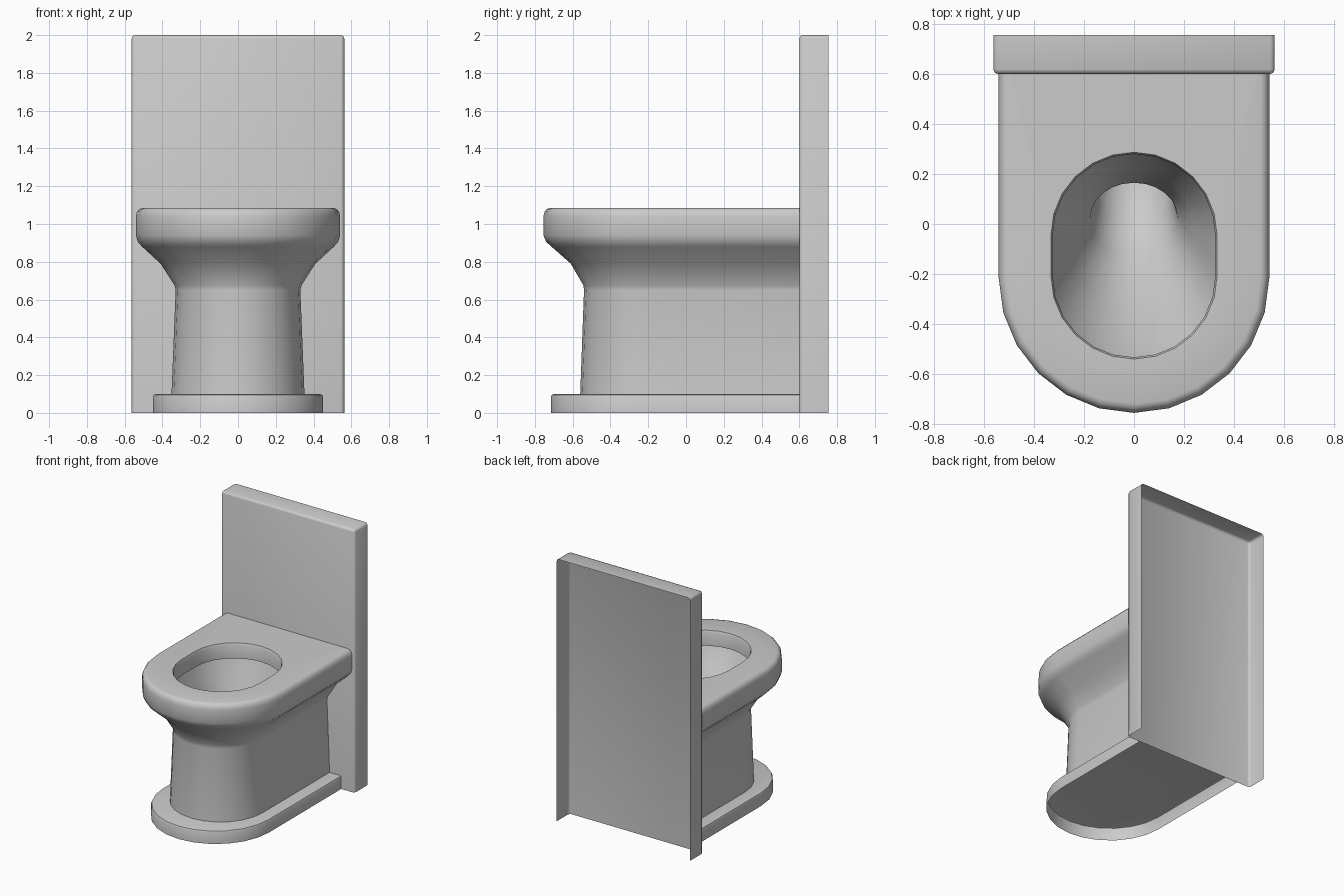
import bpy, bmesh, math

if "Cube" in bpy.data.objects:
    bpy.data.objects.remove(bpy.data.objects["Cube"])

HALF = 12      # segments in each half circle
BACK = 0.60    # plane where the body meets the wall panel


def finish(bm, name, angle=35):
    mesh = bpy.data.meshes.new(name)
    bm.to_mesh(mesh)
    bm.free()
    ob = bpy.data.objects.new(name, mesh)
    bpy.context.collection.objects.link(ob)
    bpy.ops.object.select_all(action='DESELECT')
    ob.select_set(True)
    bpy.context.view_layer.objects.active = ob
    bpy.ops.object.shade_smooth_by_angle(angle=math.radians(angle))
    return ob


def d_ring(z, r, front):
    """Round-fronted outline with a straight back at the panel."""
    pts = []
    for i in range(HALF + 1):
        a = math.pi + math.pi * i / HALF
        pts.append((r * math.cos(a), front + r + r * math.sin(a), z))
    for i in range(HALF + 1):
        pts.append((r * math.cos(math.pi * i / HALF), BACK, z))
    return pts


def oval_ring(r, f, b):
    """Oval of half width r running from front point f to back point b (y, z)."""
    dy, dz = b[0] - f[0], b[1] - f[1]
    length = math.hypot(dy, dz)
    half = length / 2
    s = max(half - r, 0.008)
    rv = half - s
    cy, cz = (f[0] + b[0]) / 2, (f[1] + b[1]) / 2
    pts = []
    for start, shift in ((math.pi, -s), (0, s)):
        for i in range(HALF + 1):
            a = start + math.pi * i / HALF
            v = (shift + rv * math.sin(a)) / length
            pts.append((r * math.cos(a), cy + v * dy, cz + v * dz))
    return pts


def loft(name, rings, cap=False, angle=35):
    bm = bmesh.new()
    loops = [[bm.verts.new(p) for p in ring] for ring in rings]
    n = len(loops[0])
    for lo, hi in zip(loops, loops[1:]):
        for i in range(n):
            j = (i + 1) % n
            quad = (lo[i], lo[j], hi[j], hi[i])
            # the side against the panel stays open
            if any(v.co.y < BACK - 0.001 for v in quad):
                bm.faces.new(quad)
    if cap:
        bm.faces.new(loops[-1])
    return finish(bm, name, angle)


# floor plinth, open underneath
loft("base", [d_ring(0, 0.45, -0.715), d_ring(0.085, 0.45, -0.715),
              d_ring(0.096, 0.445, -0.71), d_ring(0.10, 0.433, -0.698)], cap=True)

# pedestal flaring into the rim, closed over to the bowl opening
body = [(0.10, 0.352, -0.56), (0.65, 0.33, -0.54), (0.675, 0.336, -0.543),
        (0.79, 0.41, -0.61), (0.88, 0.508, -0.712), (0.905, 0.53, -0.74),
        (0.94, 0.541, -0.755), (1.04, 0.541, -0.755), (1.065, 0.535, -0.749),
        (1.08, 0.522, -0.736), (1.085, 0.505, -0.719)]
opening = oval_ring(0.332, (-0.54, 1.085), (0.287, 1.085))
loft("pedestal_and_rim", [d_ring(*p) for p in body] + [opening], angle=40)

# bowl: lip, undercut, sloping chute and drain pipe to the back
loft("bowl", [opening] + [oval_ring(*p) for p in (
    (0.325, (-0.533, 1.07), (0.28, 1.07)),
    (0.325, (-0.533, 0.97), (0.28, 0.97)),
    (0.355, (-0.56, 0.96), (0.31, 0.96)),
    (0.325, (-0.51, 0.85), (0.28, 0.86)),
    (0.245, (-0.33, 0.60), (0.22, 0.70)),
    (0.175, (-0.13, 0.34), (0.165, 0.55)),
    (0.155, (0.02, 0.22), (0.17, 0.505)),
    (0.155, (0.18, 0.175), (0.26, 0.48)),
    (0.155, (BACK, 0.17), (BACK, 0.48)))], angle=50)

# wall panel: shell open at the back and bottom, softened outer edges
bm = bmesh.new()
bmesh.ops.create_cube(bm, size=1)
for v in bm.verts:
    v.co = (v.co.x * 1.125, 0.6775 + v.co.y * 0.155, 1 + v.co.z * 2)
bmesh.ops.delete(bm, geom=[f for f in bm.faces if f.normal.y > 0.5 or f.normal.z < -0.5],
                 context='FACES')
bmesh.ops.bevel(bm, geom=[e for e in bm.edges if not e.is_boundary], offset=0.018,
                segments=2, profile=0.5, affect='EDGES')
finish(bm, "back_panel", 50)
